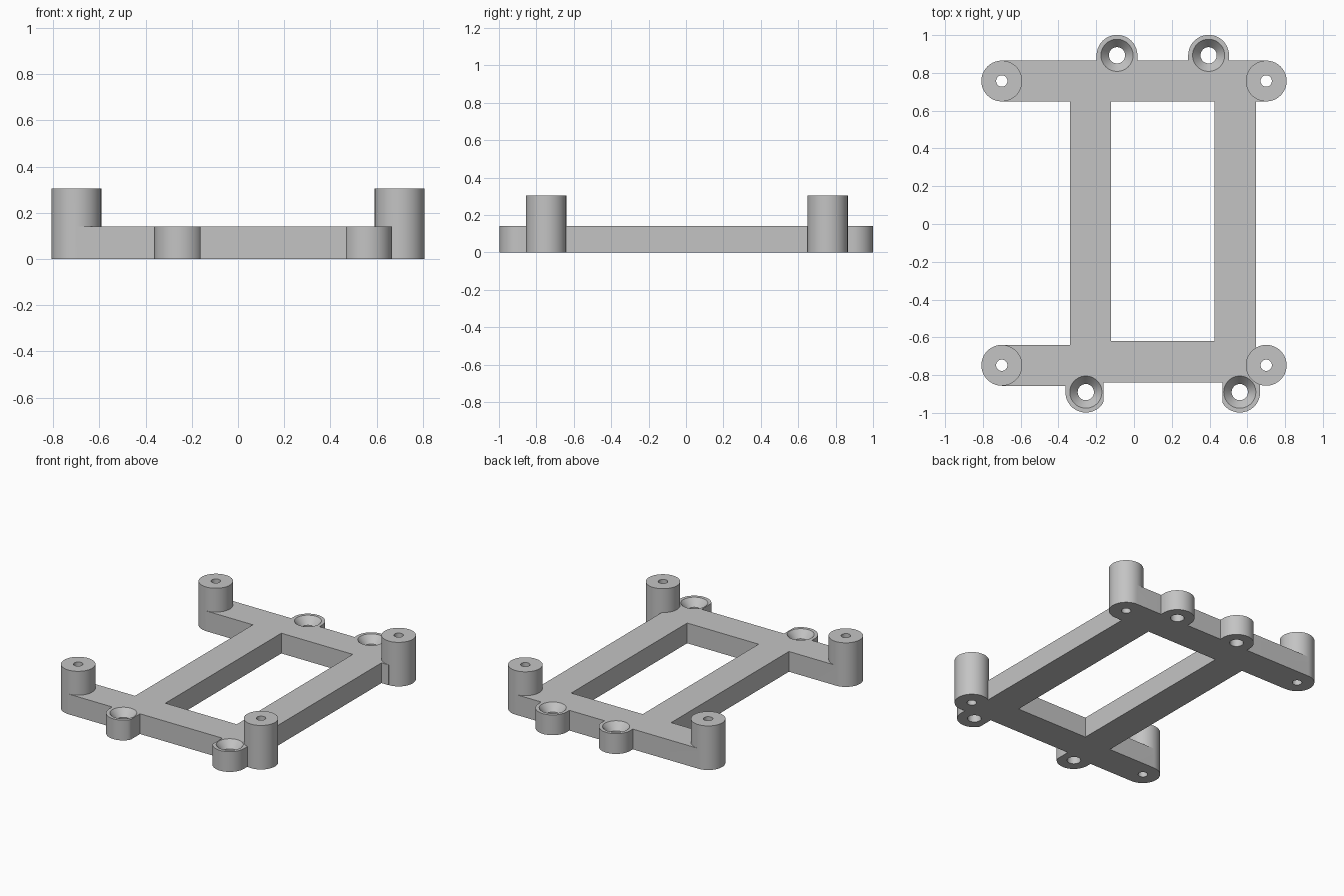
import bpy, bmesh
from math import cos, sin, pi

cube = bpy.data.objects.get("Cube")
if cube:
    bpy.data.objects.remove(cube, do_unlink=True)

PLATE, POST, R = 0.14, 0.305, 0.108

grey = bpy.data.materials.new("light grey plastic")
grey.use_nodes = True
colour = (0.55, 0.55, 0.55, 1)
grey.diffuse_color = colour
grey.node_tree.nodes["Principled BSDF"].inputs["Base Color"].default_value = colour


def loft(name, rings):
    """Solid from stacked outlines; each ring is (z, [(x, y), ...])."""
    bm = bmesh.new()
    loops = [[bm.verts.new((x, y, z)) for x, y in pts] for z, pts in rings]
    n = len(loops[0])
    bm.faces.new(loops[0][::-1])
    bm.faces.new(loops[-1])
    for a, b in zip(loops, loops[1:]):
        for i in range(n):
            j = (i + 1) % n
            bm.faces.new((a[i], a[j], b[j], b[i]))
    bmesh.ops.recalc_face_normals(bm, faces=bm.faces)
    mesh = bpy.data.meshes.new(name)
    bm.to_mesh(mesh)
    bm.free()
    mesh.materials.append(grey)
    ob = bpy.data.objects.new(name, mesh)
    bpy.context.collection.objects.link(ob)
    return ob


def circle(x, y, r, n=64):
    return [(x + r * cos(2 * pi * i / n), y + r * sin(2 * pi * i / n)) for i in range(n)]


def bar(name, x0, x1, y0, y1):
    pts = [(x0, y0), (x1, y0), (x1, y1), (x0, y1)]
    return loft(name, [(0, pts), (PLATE, pts)])


def ear(name, x, y, root, lo, hi):
    """Half-round tab reaching back to the bar, trimmed flat at lo and hi."""
    s = 1 if y > 0 else -1
    pts = [(x + R * cos(pi * i / 32), y + s * R * sin(pi * i / 32)) for i in range(33)]
    pts = [(min(max(px, lo), hi), py) for px, py in pts]
    # drop the points made redundant by the flat trim
    pts = [p for i, p in enumerate(pts)
           if not (0 < i < 32 and p[0] in (lo, hi)
                   and pts[i - 1][0] == p[0] == pts[i + 1][0])]
    pts += [(pts[-1][0], root), (pts[0][0], root)]
    return loft(name, [(0, pts), (PLATE, pts)])


def combine(target, other, operation):
    mod = target.modifiers.new(operation.lower(), "BOOLEAN")
    mod.operation, mod.solver, mod.object = operation, "EXACT", other
    bpy.context.view_layer.objects.active = target
    bpy.ops.object.modifier_apply(modifier=mod.name)
    bpy.data.objects.remove(other, do_unlink=True)


# Flat frame: two cross bars, two rails and the front side arm
frame = bar("mounting_frame", -0.70, 0.70, 0.648, 0.865)
solids = [
    bar("front_bar", -0.34, 0.645, -0.84, -0.62),
    bar("right_rail", -0.34, -0.122, -0.75, 0.75),
    bar("left_rail", 0.425, 0.645, -0.75, 0.75),
    bar("front_arm", -0.70, -0.20, -0.857, -0.64),
]

# Countersunk screw ears on the front and back edges
ears = [(-0.09, 0.893, -9, 9), (0.395, 0.893, -9, 9),
        (-0.255, -0.89, -9, -0.162), (0.56, -0.89, 0.468, 9)]
for x, y, lo, hi in ears:
    solids.append(ear("screw_ear", x, y, 0.76 if y > 0 else -0.76, lo, hi))

# Corner standoff posts
posts = [(x, y) for x in (-0.70, 0.70) for y in (-0.748, 0.757)]
for x, y in posts:
    pts = circle(x, y, R)
    solids.append(loft("post", [(0, pts), (POST, pts)]))

for ob in solids:
    combine(frame, ob, "UNION")

# Through holes in the posts, countersunk holes in the ears
for x, y in posts:
    pts = circle(x, y, 0.03, 32)
    combine(frame, loft("post_hole", [(-0.1, pts), (0.5, pts)]), "DIFFERENCE")
for x, y, lo, hi in ears:
    small, wide = circle(x, y, 0.043), circle(x, y, 0.085)
    drill = loft("ear_hole", [(-0.1, small), (PLATE - 0.05, small),
                              (PLATE, wide), (PLATE + 0.1, wide)])
    combine(frame, drill, "DIFFERENCE")

bpy.ops.object.select_all(action="DESELECT")
frame.select_set(True)
bpy.context.view_layer.objects.active = frame
bpy.ops.object.shade_smooth_by_angle(angle=pi / 6)
